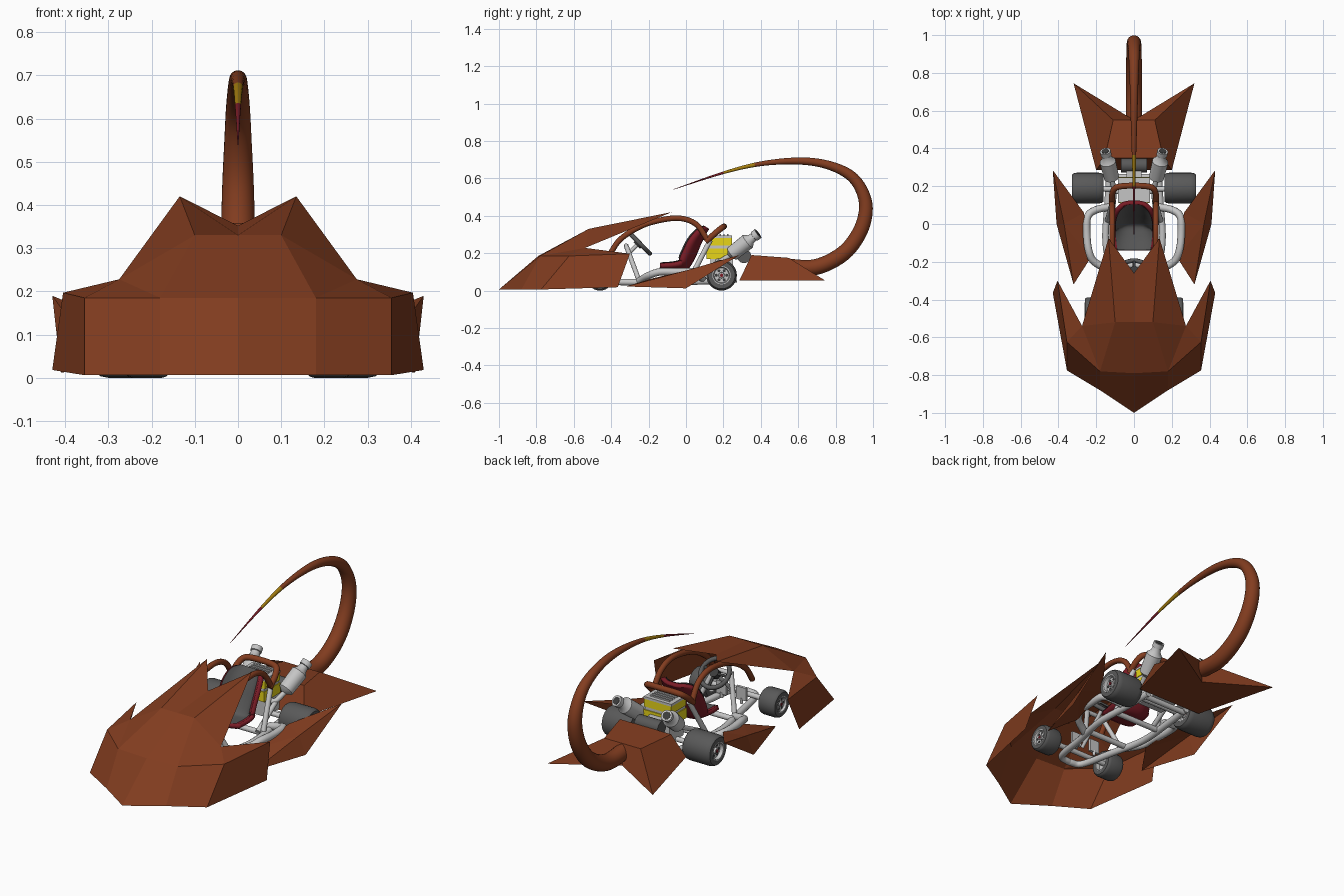
import bpy, bmesh, math
from mathutils import Vector, Quaternion

if "Cube" in bpy.data.objects:
    bpy.data.objects.remove(bpy.data.objects["Cube"])

def material(name, c):
    m = bpy.data.materials.new(name)
    m.diffuse_color = (*c, 1)
    m.use_nodes = True
    m.node_tree.nodes["Principled BSDF"].inputs["Base Color"].default_value = m.diffuse_color
    return m

BROWN = material("rust brown", (0.225, 0.046, 0.014))
RED = material("dark red", (0.20, 0.012, 0.020))
STEEL = material("light grey", (0.56, 0.56, 0.56))
RUBBER = material("tyre grey", (0.10, 0.10, 0.10))
YELLOW = material("engine yellow", (0.80, 0.66, 0.01))
GOLD = material("dark gold", (0.38, 0.21, 0.005))
DARK = material("charcoal", (0.045, 0.045, 0.045))

def make(name, verts, faces, mats, mirror=False, smooth=False, rule=None):
    """Mesh object; rule(face centre, normal) picks the material index."""
    me = bpy.data.meshes.new(name)
    me.from_pydata([tuple(v) for v in verts], [], faces)
    bm = bmesh.new()
    bm.from_mesh(me)
    bmesh.ops.recalc_face_normals(bm, faces=bm.faces)
    bm.to_mesh(me)
    bm.free()
    ob = bpy.data.objects.new(name, me)
    bpy.context.collection.objects.link(ob)
    for m in mats:
        me.materials.append(m)
    if rule:
        for p in me.polygons:
            p.material_index = rule(p.center, p.normal)
    if smooth:
        bpy.ops.object.select_all(action='DESELECT')
        ob.select_set(True)
        bpy.context.view_layer.objects.active = ob
        bpy.ops.object.shade_smooth_by_angle(angle=math.radians(40))
    if mirror:
        md = ob.modifiers.new("mirror", 'MIRROR')
        md.use_clip = True
        md.merge_threshold = 0.0005
    return ob

def spline(pts, n=5):
    """Catmull-Rom through points of any dimension."""
    pts = [Vector(p) for p in pts]
    out = []
    for i in range(len(pts) - 1):
        b, c = pts[i], pts[i + 1]
        a = pts[i - 1] if i else b * 2 - c
        d = pts[i + 2] if i + 2 < len(pts) else c * 2 - b
        for k in range(n):
            t = k / n
            out.append(0.5 * (2 * b + (c - a) * t + (2 * a - 5 * b + 4 * c - d) * t ** 2
                              + (3 * b - a - 3 * c + d) * t ** 3))
    return out + [pts[-1]]

def tube(name, pts, radii, mats, sides=12, closed=False, **kw):
    """Rings swept along a path, radius per point."""
    pts = [Vector(p) for p in pts]
    n = len(pts)
    if not isinstance(radii, (list, tuple)):
        radii = [radii] * n
    verts, faces, normal = [], [], None
    axis = (pts[-1] - pts[0]).normalized()
    for i, p in enumerate(pts):
        nxt = pts[(i + 1) % n] if closed else pts[min(i + 1, n - 1)]
        prv = pts[i - 1] if closed else pts[max(i - 1, 0)]
        t = (nxt - prv).normalized() if (nxt - prv).length > 1e-6 else axis
        if normal is None:
            normal = t.orthogonal()
        normal = (normal - t * normal.dot(t)).normalized()
        for k in range(sides):
            verts.append(p + Quaternion(t, math.tau * k / sides) @ normal * radii[i])
    for i in range(n if closed else n - 1):
        for k in range(sides):
            a, b, k2 = i * sides, (i + 1) % n * sides, (k + 1) % sides
            faces.append((a + k, a + k2, b + k2, b + k))
    if not closed:
        faces += [tuple(range(sides)), tuple(range((n - 1) * sides, n * sides))]
    return make(name, verts, faces, mats, smooth=True, **kw)

def lathe(name, x, y, z, prof, mats, sides=24):
    """Profile of (x offset, radius) turned about an x-parallel axis, mirrored."""
    verts = [(x + a, y + r * math.cos(math.tau * k / sides), z + r * math.sin(math.tau * k / sides))
             for a, r in prof for k in range(sides)]
    faces = [(i * sides + k, i * sides + (k + 1) % sides, (i + 1) * sides + (k + 1) % sides, (i + 1) * sides + k)
             for i in range(len(prof) - 1) for k in range(sides)]
    return make(name, verts, faces, mats, mirror=True, smooth=True)

def box(name, x, y, z, mats, **kw):
    v = [(a, b, c) for a in x for b in y for c in z]
    f = [(0, 1, 3, 2), (4, 5, 7, 6), (0, 1, 5, 4), (2, 3, 7, 6), (0, 2, 6, 4), (1, 3, 7, 5)]
    return make(name, v, f, mats, **kw)

# front body shell with fenders and horned hood
make("front_shell",
     [(0, -1.0, .006), (.18, -.88, .006), (.355, -.775, .006), (.43, -.365, .018),
      (0, -.79, .185), (.18, -.78, .185), (.355, -.625, .185), (.405, -.30, .197),
      (.275, -.54, .228), (0, -.52, .33), (.10, -.52, .33), (0, -.26, .352), (.135, -.075, .42)],
     [(0, 1, 5, 4), (1, 2, 6, 5), (2, 3, 7, 6), (5, 6, 8), (6, 7, 8), (4, 5, 10, 9),
      (5, 8, 10), (10, 8, 12), (9, 10, 12, 11)], [BROWN], mirror=True)

# side pods
make("side_pods",
     [(.43, .285, .19), (.37, 0, .107), (.32, -.32, .022), (.41, 0, .012),
      (.265, .06, .12), (.23, -.18, .065)],
     [(0, 1, 3), (1, 2, 3), (0, 4, 1), (4, 5, 1), (5, 2, 1)], [BROWN], mirror=True)

# rear body with two spikes
make("rear_shell",
     [(.20, .285, .053), (.32, .745, .053), (.11, .55, .175), (.155, .35, .19),
      (0, .55, .175), (0, .35, .19), (0, .55, .053), (0, .285, .053)],
     [(0, 1, 2, 3), (3, 2, 4, 5), (1, 6, 4, 2), (0, 3, 5, 7), (0, 7, 6, 1)],
     [BROWN], mirror=True)

# curved tail: y, z, radius
tail = spline([(.52, .13, .043), (.69, .125, .043), (.84, .198, .042), (.93, .315, .040),
               (.962, .44, .037), (.935, .545, .032), (.87, .622, .028), (.75, .674, .023),
               (.60, .693, .019), (.40, .678, .0125), (.20, .63, .007), (-.07, .54, .001)], 6)
tube("tail", [(0, p[0], p[1]) for p in tail], [p[2] for p in tail], [BROWN, GOLD, RED], sides=20,
     rule=lambda c, n: 0 if c.y > .38 else (1 if c.y > .2 else 2))

# brown roll cage
tube("cage_rails", spline([(.115, -.41, .19), (.115, -.35, .275), (.115, -.24, .345), (.115, -.12, .38),
                           (.115, -.02, .385), (.115, .06, .35), (.117, .115, .27)]),
     .015, [BROWN], mirror=True)
tube("cage_hoop", spline([(-.117, .105, .26), (-.115, .16, .31), (-.09, .195, .338), (0, .203, .343),
                          (.09, .195, .338), (.115, .16, .31), (.117, .105, .26)]), .016, [BROWN])

# steel chassis
tube("base_rails", spline([(.13, .27, .06), (.14, .1, .05), (.15, -.1, .045), (.11, -.3, .045),
                           (.07, -.5, .05), (0, -.53, .05)]), .018, [STEEL], mirror=True)
tube("side_bars", spline([(.13, .09, .06), (.2, .075, .08), (.245, .04, .1), (.25, -.05, .1),
                          (.24, -.14, .1), (.21, -.2, .08), (.12, -.25, .05)]), .020, [STEEL], mirror=True)
for y, w in ((.25, .13), (.02, .15), (-.22, .13)):
    tube("cross_member", [(-w, y, .05), (w, y, .05)], .015, [STEEL])
tube("seat_struts", [(.14, .02, .06), (.11, .13, .27)], .014, [STEEL], mirror=True)
tube("engine_struts", [(.12, -.0, .06), (.10, .2, .16)], .013, [STEEL], mirror=True)
tube("dash_struts", [(.12, -.25, .05), (.05, -.32, .24)], .013, [STEEL], mirror=True)
tube("dash_bar", [(-.06, -.32, .24), (.06, -.32, .24)], .012, [STEEL])
tube("front_axle", [(-.2, -.46, .075), (.2, -.46, .075)], .014, [STEEL])
tube("rear_axle", [(-.24, .185, .08), (.24, .185, .08)], .014, [STEEL])
for x in (.03, -.09):
    box("pedal", (x, x + .06), (-.405, -.39), (.07, .14), [STEEL])
    tube("pedal_arm", [(x + .03, -.395, .05), (x + .03, -.395, .08)], .008, [STEEL])

# wheels: tyre, dished rim with dark holes, red hub
def wheel(name, x, y, r, w):
    tyre = [(-.5, .58), (-.5, .88), (-.44, .96), (-.34, 1), (.34, 1), (.44, .96), (.5, .88), (.5, .58), (.4, .56)]
    lathe(name + "_tyre", x, y, r, [(a * w, b * r) for a, b in tyre], [RUBBER], 28)
    rim = [(-.3, .03), (-.3, .5), (-.5, .54), (-.5, .6), (.4, .6), (.51, .6), (.51, .53), (.4, .48), (.4, .2), (.46, .18), (.46, .02)]
    lathe(name + "_rim", x, y, r, [(a * w, b * r) for a, b in rim], [STEEL])
    for k in range(6):
        a = math.tau * k / 6
        p = (y + .34 * r * math.cos(a), r + .34 * r * math.sin(a))
        tube(name + "_rim_hole", [(x + .38 * w, *p), (x + .41 * w, *p)], .1 * r, [DARK], sides=8, mirror=True)
    for s in (.48, -.34):
        tube(name + "_hub", [(x + (s - .05) * w, y, r), (x + s * w, y, r)], .11 * r, [RED], sides=10, mirror=True)

wheel("rear_wheel", .245, .19, .082, .165)
wheel("front_wheel", .21, -.46, .072, .10)

# steering wheel
C, U = Vector((0, -.25, .255)), Vector((0, -.7, .71))
ring = [C + Vector((math.cos(a), 0, 0)) * .08 + U * .08 * math.sin(a)
        for a in [math.tau * k / 28 for k in range(28)]]
tube("steering_wheel", ring, .012, [RUBBER], sides=10, closed=True)
for k in (1, 14, 21):
    tube("steering_spoke", [C, ring[k % 28]], .008, [RUBBER], sides=8)
AX = Vector((0, -.71, -.70))
tube("steering_hub", [C - AX * .012, C + AX * .02], .025, [DARK], sides=16)
tube("steering_column", [C, C + AX * .24], .010, [STEEL])

# bucket seat: swept U section, red shell with grey lining
path = spline([(-.14, .125, .10, .012), (-.06, .115, .11, .03), (0, .12, .11, .05), (.04, .18, .11, .06),
               (.07, .25, .11, .055), (.10, .31, .095, .035), (.115, .335, .06, .01)], 4)
def seat(name, mat, off, grow):
    verts, faces, M = [], [], 12
    for i, p in enumerate(path):
        a, b = path[max(i - 1, 0)], path[min(i + 1, len(path) - 1)]
        d = Vector((0, b[0] - a[0], b[1] - a[1])).normalized()
        up = Vector((0, -d.z, d.y))
        for k in range(M + 1):
            u = 2 * k / M - 1
            verts.append(Vector((u * (p[2] + grow), p[0], p[1])) + up * (p[3] * abs(u) ** 3 + off))
    for i in range(len(path) - 1):
        for k in range(M):
            a = i * (M + 1) + k
            faces.append((a, a + 1, a + M + 2, a + M + 1))
    return make(name, verts, faces, [mat], smooth=True)
shell = seat("seat_shell", RED, 0, 0)
md = shell.modifiers.new("thickness", 'SOLIDIFY')
md.thickness, md.offset = .022, 0
seat("seat_lining", RUBBER, .014, -.012)

# engine: yellow sides, grey finned top
box("engine_block", (-.075, .075), (.13, .25), (.08, .18), [STEEL])
box("engine_cover", (-.082, .082), (.11, .25), (.17, .225), [YELLOW])
box("engine_band", (-.078, .078), (.115, .245), (.225, .24), [STEEL])
box("engine_head", (-.082, .082), (.115, .245), (.24, .282), [YELLOW])
box("engine_top", (-.084, .084), (.113, .247), (.282, .295), [STEEL])
for i in range(5):
    box("cooling_fin", (-.06, .06), (.14 + .02 * i, .147 + .02 * i), (.295, .302), [STEEL])
tube("air_filter", [(-.07, .31, .185), (.07, .31, .185)], .038, [RUBBER], sides=20)
box("intake", (-.04, .04), (.24, .31), (.17, .21), [STEEL])

# twin exhausts
a, b = Vector((.115, .23, .185)), Vector((.152, .385, .305))
ex = [(0, .014), (.1, .040), (.65, .043), (.75, .026), (.86, .023), (.87, .029), (1, .029)]
tube("exhausts", [a.lerp(b, t) for t, r in ex], [r for t, r in ex], [STEEL], sides=18, mirror=True)
tube("exhaust_tips", [a.lerp(b, .99), a.lerp(b, 1.01)], .02, [DARK], mirror=True)
tube("exhaust_pipes", spline([(.07, .17, .16), (.10, .18, .155), (.12, .24, .19)]), .014, [STEEL], mirror=True)
